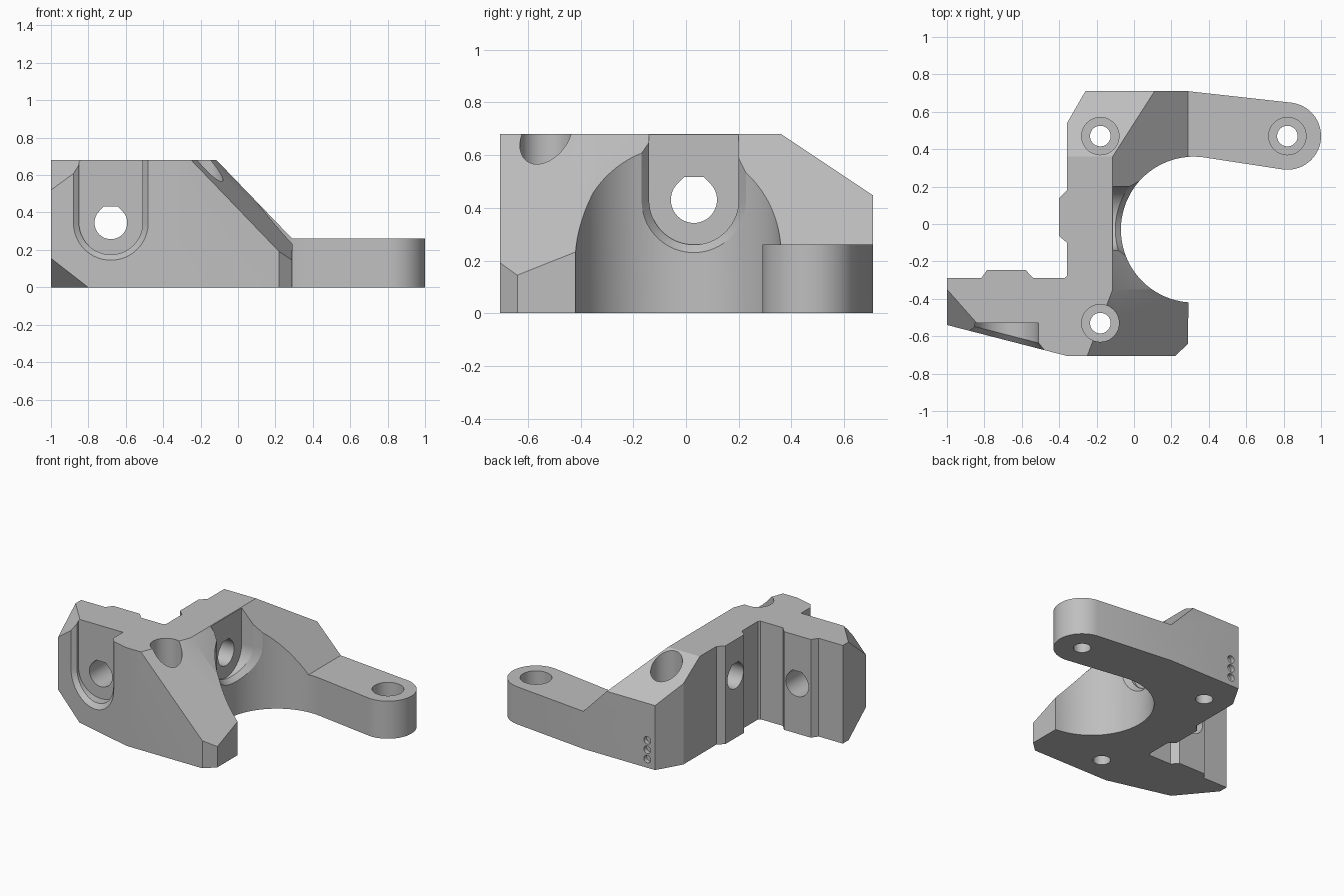
import bpy, bmesh
from math import sin, cos, radians, sqrt
from mathutils import Vector

cube = bpy.data.objects.get("Cube")
if cube:
    bpy.data.objects.remove(cube)

grey = bpy.data.materials.new("plain grey")
grey.use_nodes = True
grey.diffuse_color = (0.52, 0.52, 0.52, 1)
grey.node_tree.nodes["Principled BSDF"].inputs["Base Color"].default_value = (0.52, 0.52, 0.52, 1)


def arc(cx, cy, r, a, b, n):
    steps = [radians(a + (b - a) * i / n) for i in range(n + 1)]
    return [(cx + r * cos(t), cy + r * sin(t)) for t in steps]


def solid(name, rings):
    """Closed solid lofted through rings of equal length."""
    bm = bmesh.new()
    loops = [[bm.verts.new(p) for p in ring] for ring in rings]
    for lo, hi in zip(loops, loops[1:]):
        for i in range(len(lo)):
            j = (i + 1) % len(lo)
            bm.faces.new((lo[i], lo[j], hi[j], hi[i]))
    bm.faces.new(loops[0][::-1])
    bm.faces.new(loops[-1])
    bmesh.ops.recalc_face_normals(bm, faces=bm.faces)
    mesh = bpy.data.meshes.new(name)
    bm.to_mesh(mesh)
    bm.free()
    mesh.materials.append(grey)
    obj = bpy.data.objects.new(name, mesh)
    bpy.context.collection.objects.link(obj)
    return obj


def place(axis, u, v, d):
    return {"x": (d, u, v), "y": (u, d, v), "z": (u, v, d)}[axis]


def prism(name, profile, axis, start, end):
    return solid(name, [[place(axis, u, v, d) for u, v in profile] for d in (start, end)])


def half_space(name, point, normal, half):
    """Block resting on a slanted plane, used to slice off a corner."""
    n = Vector(normal).normalized()
    q = n.to_track_quat("Z", "Y")
    square = [(-half, -half), (half, -half), (half, half), (-half, half)]
    return solid(name, [[Vector(point) + q @ Vector((a, b, h)) for a, b in square]
                        for h in (0, 0.7)])


def cut(cutter):
    cutter.hide_render = True
    mod = body.modifiers.new("cut", "BOOLEAN")
    mod.operation = "DIFFERENCE"
    mod.solver = "EXACT"
    mod.object = cutter
    bpy.context.view_layer.objects.active = body
    bpy.ops.object.modifier_apply(modifier=mod.name)
    bpy.data.objects.remove(cutter)


def u_shape(cx, cz, r):
    return arc(cx, cz, r, 180, 360, 32) + [(cx + r, 1), (cx - r, 1)]


def roofed_hole(cx, cz, r):
    k = r * (sqrt(2) - 1)
    return arc(cx, cz, r, 135, 405, 36) + [(cx + k, cz + r), (cx - k, cz + r)]


def wing_front(x):
    return -0.54 - 0.258 * (x + 1)


def bore_wall(y):
    return 0.32 - sqrt(0.39 ** 2 - (y + 0.03) ** 2)


# Bracket plan: front wing, round bay, arm, column with locating ribs
outline = [(-1, -0.54), (-0.36, -0.705), (0.22, -0.705), (0.29, -0.64)]
outline += arc(0.32, -0.03, 0.39, 265.6, 83, 56)
outline += arc(0.82, 0.47, 0.18, -98, 83, 40)
outline += [(0.29, 0.71), (-0.26, 0.71), (-0.358, 0.54),
            (-0.358, 0.18), (-0.4, 0.14), (-0.4, -0.065), (-0.358, -0.1),
            (-0.358, -0.275), (-0.37, -0.288), (-0.54, -0.288),
            (-0.58, -0.245), (-0.785, -0.245), (-0.815, -0.288), (-1, -0.288)]
body = prism("bracket_body", outline, "z", 0, 0.68)

# Sloped upper faces and low arm
cut(prism("slope_cutter", [(-0.43, 1.007), (0.29, 0.26), (1.3, 0.26), (1.3, 1.2), (-0.43, 1.2)],
          "y", -1, 1))
cut(prism("back_slope_cutter", [(0.18, 0.8), (0.9, 0.32), (0.9, 1), (0.18, 1)], "x", -0.6, 0.6))
cut(half_space("front_slope_cutter", (0.02, -0.55, 0.461), (1.04, -0.4, 1), 0.5))

# Clipped corners at the wing end
cut(half_space("upper_corner_cutter", (-1, -0.54, 0.52), (-0.95, -0.84, 1), 0.35))
cut(half_space("lower_corner_cutter", (-1, -0.54, 0.155), (-0.99, -0.82, -1), 0.35))

# Wing pocket with chamfered rim and through hole
WX, WZ = -0.68, 0.345
cut(prism("wing_pocket", u_shape(WX, WZ, 0.17), "y", -1, -0.53))
cut(solid("wing_rim", [[(x, wing_front(x) + d, z) for x, z in u_shape(WX, WZ, r)]
                       for r, d in ((0.17, 0.03), (0.23, -0.03))]))
cut(prism("wing_hole", roofed_hole(WX, WZ, 0.0875), "y", -0.8, -0.1))

# Column pocket with chamfered rim and through hole
CY, CZ = 0.03, 0.43
cut(prism("column_pocket", u_shape(CY, CZ, 0.17), "x", -0.112, 0.3))
cut(solid("column_rim", [[(bore_wall(y) + d, y, z) for y, z in u_shape(CY, CZ, r)]
                         for r, d in ((0.17, -0.03), (0.23, 0.03))]))
cut(prism("column_hole", roofed_hole(CY, CZ, 0.0875), "x", -0.6, 0.1))

# Counterbored screw holes
for x, y in ((-0.18, 0.47), (-0.18, -0.53), (0.82, 0.47)):
    cut(prism("screw_hole", arc(x, y, 0.055, 0, 352.5, 47), "z", -0.1, 1))
    cut(prism("screw_head", arc(x, y, 0.1, 0, 352.5, 47), "z", 0.12, 1))

# Three index dimples on the back
for i in range(3):
    cut(prism("dimple", arc(-0.2, 0.06 + 0.065 * i, 0.026, 0, 345, 23), "y", 0.68, 0.8))

bpy.ops.object.select_all(action="DESELECT")
body.select_set(True)
bpy.context.view_layer.objects.active = body
bpy.ops.object.shade_smooth_by_angle(angle=radians(20))
